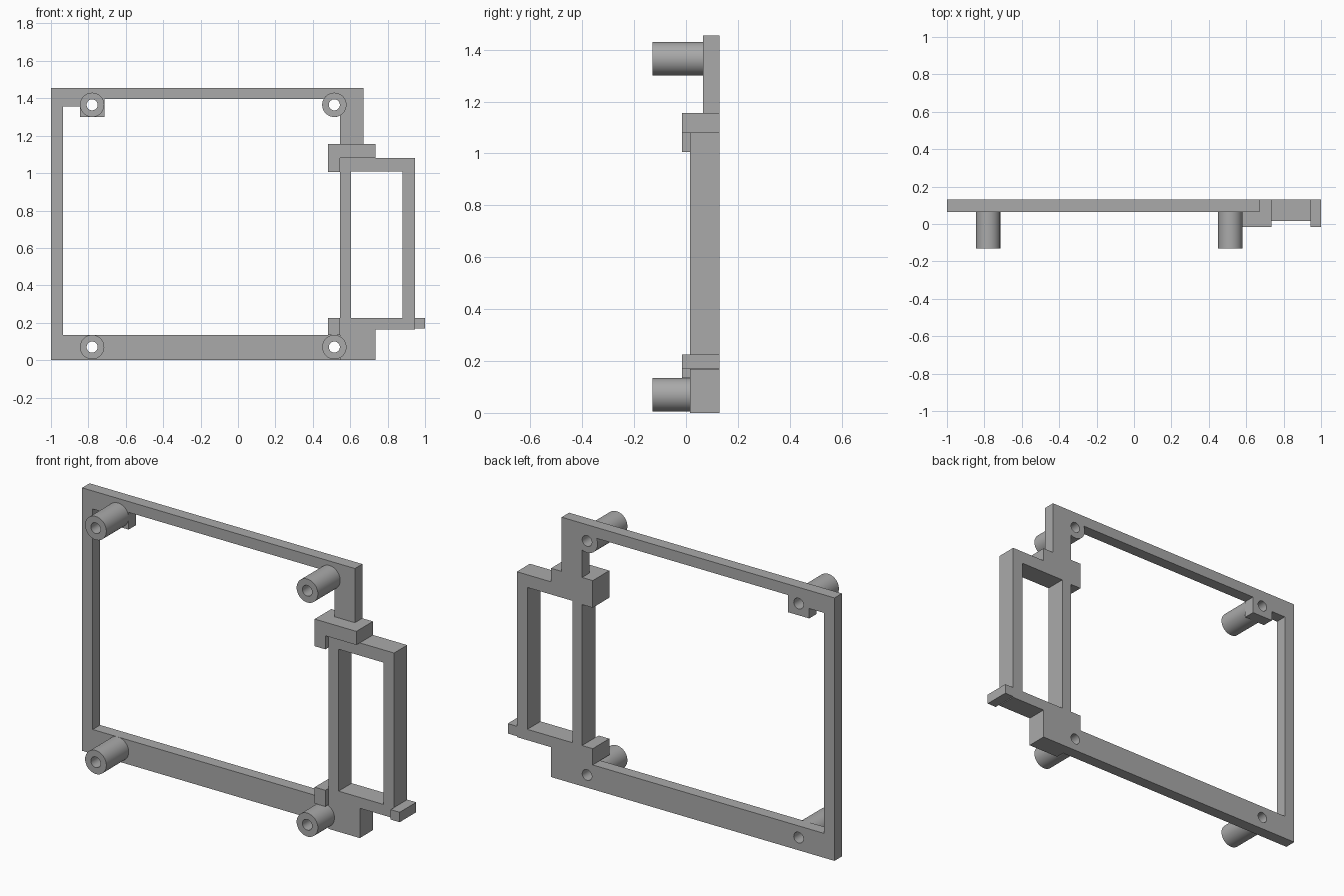
import bpy, bmesh
from math import sin, cos, pi, radians

if "Cube" in bpy.data.objects:
    bpy.data.objects.remove(bpy.data.objects["Cube"], do_unlink=True)

grey = bpy.data.materials.new("plain grey")
grey.use_nodes = True
colour = (0.4, 0.4, 0.4, 1)
grey.diffuse_color = colour
grey.node_tree.nodes["Principled BSDF"].inputs["Base Color"].default_value = colour

BACK = 0.13
PLATE, FRAME, CLIP, TIP = 0.065, 0.015, -0.015, -0.13   # front faces, by depth
BOSS_R, BORE_R = 0.065, 0.0295
LEFT, RIGHT, LOW, HIGH = -0.78, 0.515, 0.07, 1.365      # standoff centres


def arc(x, z, r, start=0, sweep=360, n=48):
    count = n if sweep == 360 else n + 1
    angles = [radians(start + sweep * i / n) for i in range(count)]
    return [(x + r * cos(a), z + r * sin(a)) for a in angles]


def rect(x0, x1, z0, z1):
    return [(x0, z0), (x1, z0), (x1, z1), (x0, z1)]


def solid(name, loops, front, back=BACK):
    """Extrude an outline, with any inner loops as holes, from front to back."""
    bm = bmesh.new()
    for loop in loops:
        vs = [bm.verts.new((x, front, z)) for x, z in loop]
        for a, b in zip(vs, vs[1:] + vs[:1]):
            bm.edges.new((a, b))
    bmesh.ops.triangle_fill(bm, edges=bm.edges[:], use_beauty=True)
    out = bmesh.ops.extrude_face_region(bm, geom=bm.faces[:], use_keep_orig=True)
    moved = [v for v in out["geom"] if isinstance(v, bmesh.types.BMVert)]
    bmesh.ops.translate(bm, verts=moved, vec=(0, back - front, 0))
    bmesh.ops.recalc_face_normals(bm, faces=bm.faces[:])
    mesh = bpy.data.meshes.new(name)
    bm.to_mesh(mesh)
    bm.free()
    mesh.materials.append(grey)
    ob = bpy.data.objects.new(name, mesh)
    bpy.context.collection.objects.link(ob)
    bpy.ops.object.select_all(action='DESELECT')
    ob.select_set(True)
    bpy.context.view_layer.objects.active = ob
    bpy.ops.object.shade_smooth_by_angle(angle=radians(30))
    return ob


# Open main plate, rounded around the upper right standoff
outline = [(-1, 0), (0.545, 0), (0.545, 0.135), (-0.935, 0.135),
           (-0.935, 1.355), (-0.845, 1.355), (-0.845, 1.30), (-0.715, 1.30),
           (-0.715, 1.395)]
outline += arc(RIGHT, HIGH, BOSS_R, 152.5, 145, 20)
outline += [(0.545, 1.155), (0.67, 1.155), (0.67, 1.455), (-1, 1.455)]
corners = [("lower_left", LEFT, LOW), ("lower_right", RIGHT, LOW),
           ("upper_left", LEFT, HIGH), ("upper_right", RIGHT, HIGH)]
solid("main_plate", [outline] + [arc(x, z, BORE_R) for _, x, z in corners], PLATE)

# Hollow standoffs
for label, x, z in corners:
    solid(label + "_standoff", [arc(x, z, BOSS_R), arc(x, z, BORE_R)], TIP, PLATE)

# Side frame with its foot
frame = [(0.545, 0), (0.735, 0), (0.735, 0.165), (0.945, 0.165),
         (0.945, 1.08), (0.545, 1.08)]
solid("side_frame", [frame, rect(0.605, 0.88, 0.225, 1.01)], FRAME)

# Clips and end tab
solid("upper_clip", [[(0.48, 1.005), (0.545, 1.005), (0.545, 1.08),
                      (0.735, 1.08), (0.735, 1.155), (0.48, 1.155)]], CLIP)
solid("lower_clip", [rect(0.48, 0.545, 0.135, 0.225)], CLIP)
solid("end_tab", [rect(0.945, 1, 0.17, 0.225)], CLIP)
